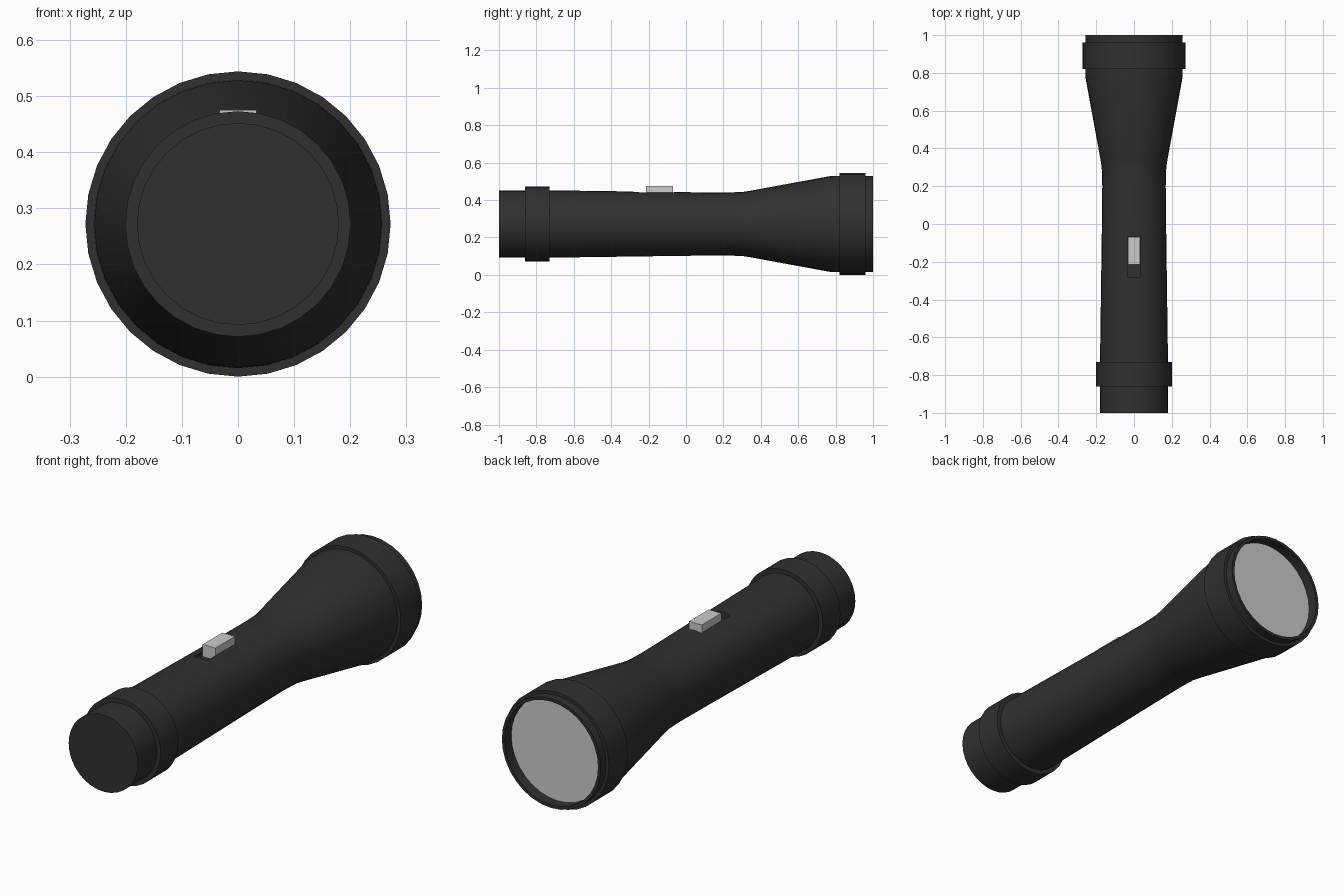
import bpy, bmesh, math

if "Cube" in bpy.data.objects:
    bpy.data.objects.remove(bpy.data.objects["Cube"])

SIDES, AXIS_Z = 32, 0.272

black = bpy.data.materials.new("black_plastic")
black.diffuse_color = (0.03, 0.03, 0.03, 1)
black.use_nodes = True
black.node_tree.nodes["Principled BSDF"].inputs["Base Color"].default_value = black.diffuse_color


def lathe(name, profile, mat=None):
    """Spin (y, radius) points around the torch axis; radius 0 makes no ring, ends are capped."""
    bm = bmesh.new()
    rings = []
    for y, r in profile:
        rings.append([bm.verts.new((r * math.sin(2 * math.pi * i / SIDES), y,
                                    AXIS_Z + r * math.cos(2 * math.pi * i / SIDES)))
                      for i in range(SIDES)])
    for a, b in zip(rings, rings[1:]):
        for i in range(SIDES):
            j = (i + 1) % SIDES
            bm.faces.new((a[i], a[j], b[j], b[i]))
    bm.faces.new(rings[0])
    bm.faces.new(rings[-1])
    bmesh.ops.recalc_face_normals(bm, faces=bm.faces)
    return finish(name, bm, mat)


def box(name, lo, hi, mat=None):
    bm = bmesh.new()
    bmesh.ops.create_cube(bm, size=1)
    for v in bm.verts:
        v.co = [(l + h) / 2 + c * (h - l) for l, h, c in zip(lo, hi, v.co)]
    return finish(name, bm, mat)


def finish(name, bm, mat):
    me = bpy.data.meshes.new(name)
    bm.to_mesh(me)
    bm.free()
    ob = bpy.data.objects.new(name, me)
    bpy.context.collection.objects.link(ob)
    if mat:
        me.materials.append(mat)
    return ob


def activate(ob):
    bpy.ops.object.select_all(action='DESELECT')
    ob.select_set(True)
    bpy.context.view_layer.objects.active = ob


# Body: tail cap, grip, flared head, head collar and the hollow behind the rim
body = lathe("body", [
    (-1.0, 0.18), (-0.86, 0.18), (-0.86, 0.201), (-0.73, 0.201), (-0.73, 0.18),
    (0.0, 0.17), (0.2, 0.168), (0.30, 0.171), (0.34, 0.177), (0.77, 0.256), (0.82, 0.257),
    (0.82, 0.272), (0.96, 0.272), (0.96, 0.257), (1.0, 0.257),
    (1.0, 0.243), (0.94, 0.243)], black)

# Slot for the switch
slot = box("slot_cutter", (-0.035, -0.28, 0.418), (0.035, -0.065, 0.5), black)
slot.hide_render = True
cut = body.modifiers.new("slot", 'BOOLEAN')
cut.object, cut.operation, cut.solver = slot, 'DIFFERENCE', 'EXACT'
activate(body)
bpy.ops.object.modifier_apply(modifier=cut.name)
bpy.data.objects.remove(slot)
bpy.ops.object.shade_smooth_by_angle(angle=math.radians(35))

# Lens, set back inside the head
lens = lathe("lens", [(0.935, 0.243), (0.95, 0.243)])
activate(lens)
bpy.ops.object.shade_smooth_by_angle(angle=math.radians(35))

# Sliding switch
box("switch", (-0.033, -0.215, 0.418), (0.033, -0.07, 0.475))
